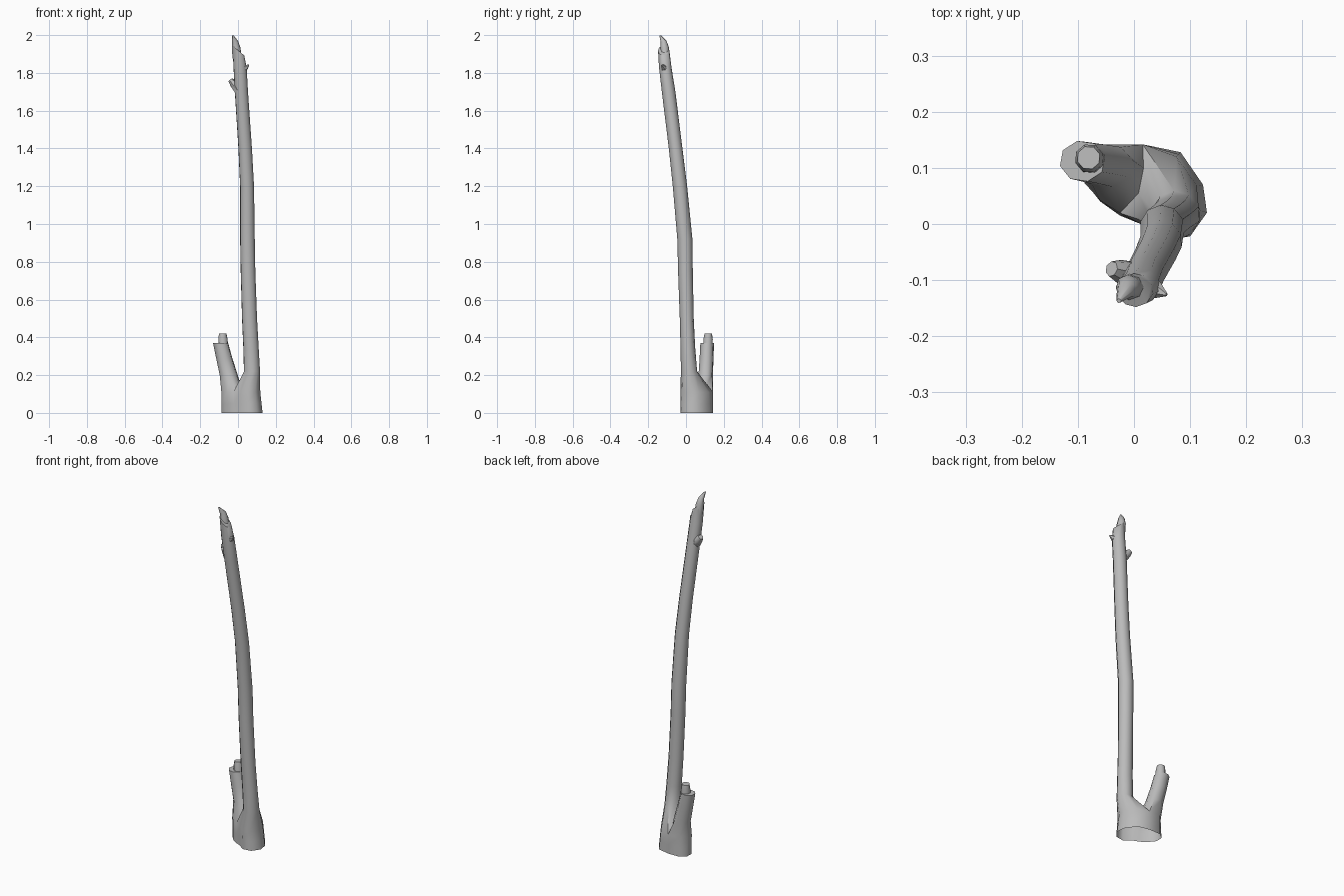
import bpy, bmesh, math
from mathutils import Vector

cube = bpy.data.objects.get("Cube")
if cube:
    bpy.data.objects.remove(cube, do_unlink=True)

bark = bpy.data.materials.new("grey_bark")
bark.use_nodes = True
bark.diffuse_color = (0.5, 0.5, 0.5, 1)
bark.node_tree.nodes["Principled BSDF"].inputs["Base Color"].default_value = (0.5, 0.5, 0.5, 1)


def bridge(bm, a, b):
    n = len(a)
    for i in range(n):
        j = (i + 1) % n
        bm.faces.new((a[i], a[j], b[j], b[i]))


def ring(bm, centre, rx, ry, n, phase):
    x, y, z = centre
    return [bm.verts.new((x + rx * math.cos(phase + math.tau * i / n),
                          y + ry * math.sin(phase + math.tau * i / n), z)) for i in range(n)]


def grow(bm, loop, rings):
    """Continue an existing loop upward through elliptical rings."""
    n = len(loop)
    mid = sum((v.co for v in loop), Vector()) / n
    # Average angular offset keeps the rings from twisting
    c = s = 0
    for i, v in enumerate(loop):
        a = math.atan2(v.co.y - mid.y, v.co.x - mid.x) - math.tau * i / n
        c, s = c + math.cos(a), s + math.sin(a)
    phase = math.atan2(s, c)
    for x, y, z, rx, ry in rings:
        top = ring(bm, (x, y, z), rx, ry, n, phase)
        bridge(bm, loop, top)
        loop = top
    return loop


def finish(bm, name):
    bmesh.ops.recalc_face_normals(bm, faces=bm.faces)
    mesh = bpy.data.meshes.new(name)
    bm.to_mesh(mesh)
    bm.free()
    mesh.materials.append(bark)
    obj = bpy.data.objects.new(name, mesh)
    bpy.context.collection.objects.link(obj)
    bpy.ops.object.select_all(action='DESELECT')
    obj.select_set(True)
    bpy.context.view_layer.objects.active = obj
    bpy.ops.object.shade_smooth_by_angle(angle=math.radians(50))
    return obj


def stub(name, points, radii, n=7):
    """Tapered stub with rings square to its path."""
    bm = bmesh.new()
    pts = [Vector(p) for p in points]
    turn = (pts[-1] - pts[0]).to_track_quat('Z', 'Y')
    last = None
    for p, r in zip(pts, radii):
        loop = [bm.verts.new(p + turn @ Vector((r * math.cos(math.tau * i / n),
                                               r * math.sin(math.tau * i / n), 0))) for i in range(n)]
        if last:
            bridge(bm, last, loop)
        last = loop
    bm.faces.new(last)
    return finish(bm, name)


# Trunk and side branch, sharing one open, flared base
outline = [(.05, -.03), (.10, -.022), (.13, .02), (.123, .07), (.083, .128), (.015, .142),
           (-.055, .142), (-.087, .115), (-.088, .075), (-.06, .04), (-.025, .015), (.012, 0)]
bm = bmesh.new()
levels = []
for z, size in ((0, 1), (.05, .95), (.11, .89)):
    levels.append([bm.verts.new((.02 + (x - .02) * size if x > 0 else x,
                                 .055 + (y - .055) * size if 0 < y < .14 else y, z))
                   for x, y in outline])
for low, high in zip(levels, levels[1:]):
    bridge(bm, low, high)
rim = levels[-1]
saddle = [bm.verts.new((.017, .1, .138)), bm.verts.new((.008, .055, .138))]
trunk_loop = rim[10:] + rim[:6] + saddle
branch_loop = rim[5:11] + saddle[::-1]

trunk_top = grow(bm, trunk_loop, [
    (.074, .016, .22, .044, .043), (.069, .01, .34, .042, .039), (.061, .004, .5, .041, .037),
    (.053, -.003, .75, .04, .039), (.05, -.006, .92, .04, .04), (.048, -.032, 1.2, .038, .038),
    (.038, -.055, 1.4, .037, .036), (.018, -.092, 1.7, .036, .036),
    (.011, -.11, 1.83, .036, .033), (.002, -.118, 1.92, .032, .03)])
branch_top = grow(bm, branch_loop, [
    (-.049, .104, .2, .049, .039), (-.073, .109, .29, .044, .038), (-.092, .112, .37, .041, .037)])
# Broken ends
for v in trunk_top:
    v.co.z += .025 * (-v.co.x / .03)
for end in (trunk_top, branch_top):
    bm.faces.new(end)
finish(bm, "trunk_and_branch")

# Splinters left standing on the broken ends
stub("trunk_splinter", [(-.004, -.112, 1.88), (-.01, -.113, 1.93), (-.015, -.118, 1.965), (-.027, -.137, 1.998)],
     [.025, .023, .016, .004], 8)
stub("branch_splinter", [(-.075, .115, .32), (-.08, .117, .39), (-.081, .118, .42)], [.027, .026, .021], 8)

# Broken twig knots near the top
stub("right_knot", [(.005, -.095, 1.71), (-.022, -.085, 1.74), (-.04, -.08, 1.762)], [.028, .022, .014])
stub("left_knot", [(.02, -.112, 1.82), (.042, -.118, 1.83), (.058, -.126, 1.842)], [.025, .015, .003], 6)
